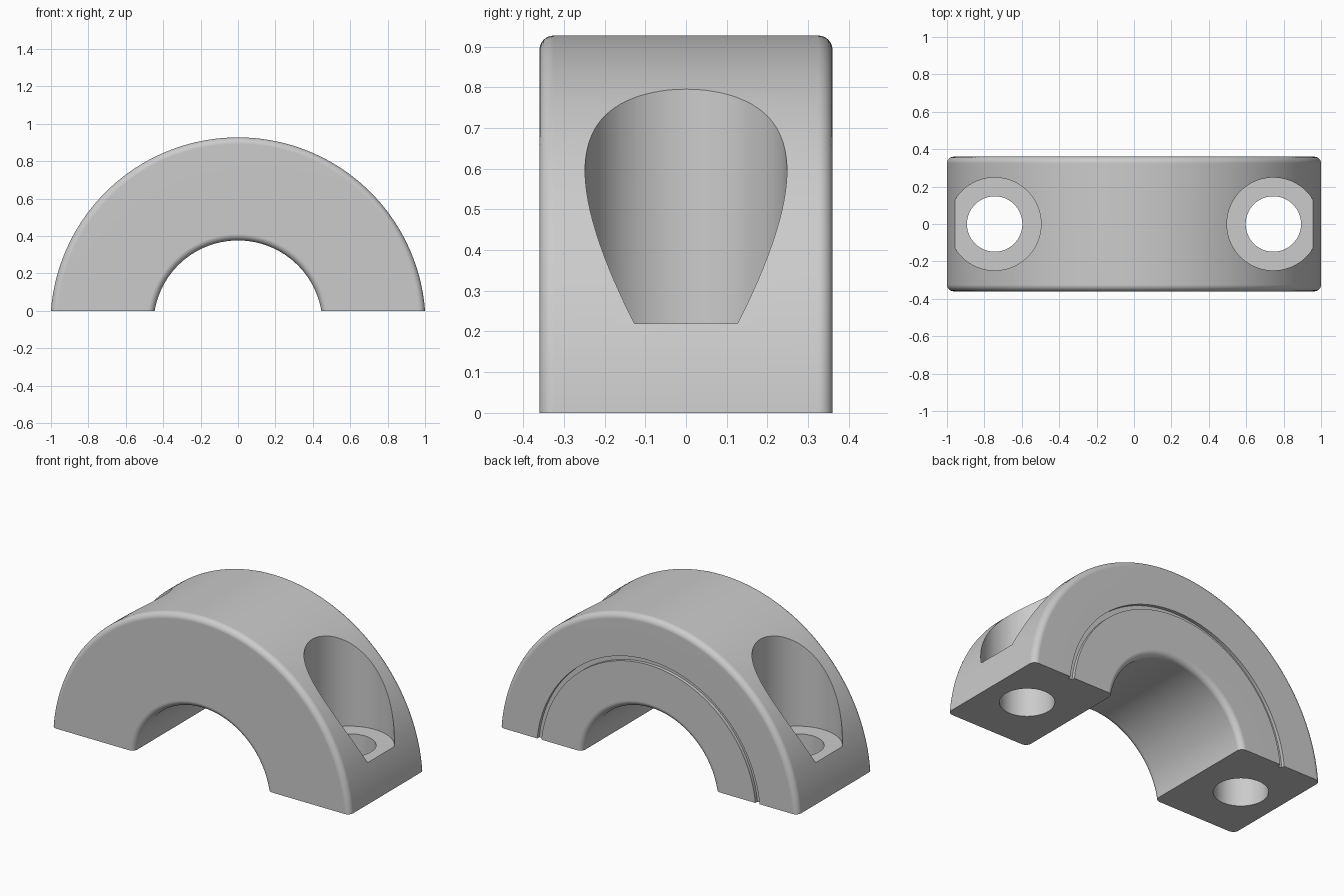
import bpy
import bmesh
from math import sin, cos, pi, tau, radians

cube = bpy.data.objects.get("Cube")
if cube:
    bpy.data.objects.remove(cube)

AXIS_Z = -0.076           # the arch axis lies just below the flat base
R_OUT, R_IN = 1.003, 0.452
HALF_Y, FILLET = 0.36, 0.035
GROOVE_R, GROOVE_W, GROOVE_D = 0.735, 0.028, 0.02
BOLT_X, SEAT_Z = 0.745, 0.22


def corner(r, y, start):
    """Quarter-round fillet points around a centre in the (radius, y) plane."""
    steps = 6
    return [(r + FILLET * cos(start + i * pi / 2 / steps),
             y + FILLET * sin(start + i * pi / 2 / steps)) for i in range(steps + 1)]


def ring_section():
    """Rounded rectangle with a square groove in its back side."""
    lo, hi, y = R_IN + FILLET, R_OUT - FILLET, HALF_Y - FILLET
    g0, g1 = GROOVE_R - GROOVE_W / 2, GROOVE_R + GROOVE_W / 2
    floor = HALF_Y - GROOVE_D
    groove = [(g1, HALF_Y), (g1, floor), (g0, floor), (g0, HALF_Y)]
    return (corner(hi, -y, -pi / 2) + corner(hi, y, 0) + groove
            + corner(lo, y, pi / 2) + corner(lo, -y, pi))


def revolve(name, section, segments=192):
    """Revolve a closed section around the y-parallel arch axis."""
    bm = bmesh.new()
    loops = []
    for i in range(segments):
        a = tau * i / segments
        loops.append([bm.verts.new((r * cos(a), y, AXIS_Z + r * sin(a))) for r, y in section])
    n = len(section)
    for i in range(segments):
        p, q = loops[i], loops[(i + 1) % segments]
        for j in range(n):
            k = (j + 1) % n
            bm.faces.new((p[j], p[k], q[k], q[j]))
    bmesh.ops.recalc_face_normals(bm, faces=bm.faces)
    mesh = bpy.data.meshes.new(name)
    bm.to_mesh(mesh)
    bm.free()
    obj = bpy.data.objects.new(name, mesh)
    bpy.context.collection.objects.link(obj)
    return obj


def cylinder_cutter(name, x, radius, bottom, top):
    bpy.ops.mesh.primitive_cylinder_add(vertices=96, radius=radius, depth=top - bottom,
                                        location=(x, 0, (top + bottom) / 2))
    obj = bpy.context.object
    obj.name = name
    return obj


def cut(target, cutter):
    """Subtract the cutter from the target, then discard it."""
    cutter.hide_render = True
    bpy.context.view_layer.objects.active = target
    mod = target.modifiers.new("cut", 'BOOLEAN')
    mod.operation = 'DIFFERENCE'
    mod.solver = 'EXACT'
    mod.object = cutter
    bpy.ops.object.modifier_apply(modifier=mod.name)
    bpy.data.objects.remove(cutter)


# Arched clamp body, trimmed flat at the base
body = revolve("clamp_half", ring_section())
bpy.ops.mesh.primitive_cube_add(size=4, location=(0, 0, -2))
base_cutter = bpy.context.object
base_cutter.name = "base_cutter"
cut(body, base_cutter)

# Bolt hole and flat-bottomed counterbore on each side
for side, x in (("left", BOLT_X), ("right", -BOLT_X)):
    cut(body, cylinder_cutter(side + "_counterbore", x, 0.248, SEAT_Z, 1.5))
    cut(body, cylinder_cutter(side + "_bolt_hole", x, 0.148, -0.5, 1.5))

# Smooth curved surfaces with crisp machined edges
bpy.ops.object.select_all(action='DESELECT')
body.select_set(True)
bpy.context.view_layer.objects.active = body
bpy.ops.object.shade_smooth_by_angle(angle=radians(30))
weighted = body.modifiers.new("weighted_normals", 'WEIGHTED_NORMAL')
weighted.keep_sharp = True
